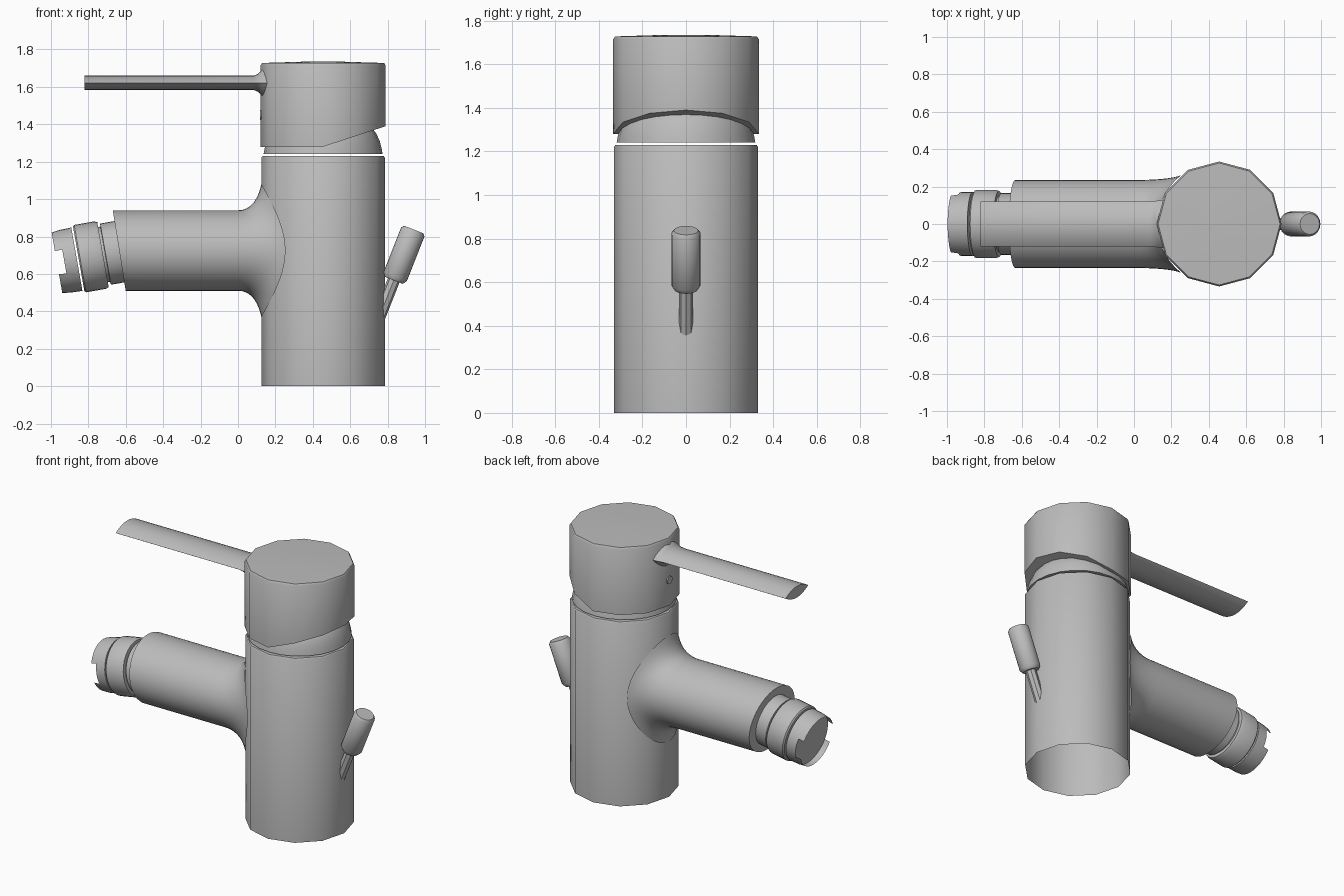
import bpy, bmesh, math
from mathutils import Matrix, Vector

old = bpy.data.objects.get("Cube")
if old:
    bpy.data.objects.remove(old, do_unlink=True)

# One satin metal grey for the whole fitting
GREY = (0.5, 0.5, 0.5, 1.0)
metal = bpy.data.materials.new("satin_grey")
metal.use_nodes = True
metal.diffuse_color = GREY
metal.node_tree.nodes["Principled BSDF"].inputs["Base Color"].default_value = GREY

CX, R = 0.455, 0.33          # column centre and radius


def finish(name, bm):
    """Turn a bmesh into a smooth-shaded object with sharp creases."""
    bmesh.ops.recalc_face_normals(bm, faces=bm.faces[:])
    mesh = bpy.data.meshes.new(name)
    bm.to_mesh(mesh)
    bm.free()
    mesh.materials.append(metal)
    obj = bpy.data.objects.new(name, mesh)
    bpy.context.collection.objects.link(obj)
    bpy.ops.object.select_all(action='DESELECT')
    obj.select_set(True)
    bpy.context.view_layer.objects.active = obj
    bpy.ops.object.shade_smooth_by_angle(angle=math.radians(40))
    return obj


def loft(rings, start=True, end=True, skip=None):
    """Skin a list of point rings; skip(ring, segment) leaves a face out."""
    bm = bmesh.new()
    vs = [[bm.verts.new(p) for p in ring] for ring in rings]
    n = len(vs[0])
    for k in range(len(vs) - 1):
        for i in range(n):
            if skip and skip(k, i):
                continue
            j = (i + 1) % n
            bm.faces.new((vs[k][i], vs[k][j], vs[k + 1][j], vs[k + 1][i]))
    if start:
        bm.faces.new(vs[0])
    if end:
        bm.faces.new(vs[-1])
    return bm


def circle(r, z, n, mat):
    return [mat @ Vector((r * math.cos(2 * math.pi * i / n),
                          r * math.sin(2 * math.pi * i / n), z)) for i in range(n)]


def turned(name, profile, n, mat, start=True, end=True, skip=None):
    """Lathe an (r, z) profile around the local z axis of mat."""
    return finish(name, loft([circle(r, z, n, mat) for r, z in profile], start, end, skip))


column = Matrix.Translation((CX, 0, 0))

# Column, open underneath
turned("body_column", [(R, 0), (R, 1.222), (R - 0.006, 1.23)], 12, column, start=False)

# Rounded neck between column and cap
turned("neck", [(0.318, 1.242), (0.313, 1.27), (0.303, 1.31), (0.285, 1.35),
                (0.255, 1.39), (0.2, 1.43)], 24, column)

# Cap with a lower edge that rises on the side away from the spout
RC = 0.334
rim = circle(RC, 0, 12, column)
for p in rim:
    p.z = 1.28 + max(0.0, p.x - CX) / RC * 0.11
bm = loft([rim, circle(RC, 1.715, 12, column), circle(RC - 0.008, 1.728, 12, column),
           circle(0.1, 1.735, 12, column)], start=False)
bm.verts.ensure_lookup_table()
low = [bm.verts[i] for i in range(12)]
bm.faces.new(low[3:10])
bm.faces.new(low[9:] + low[:4])
finish("cap", bm)


# Lever: long blade with a lens section, flaring where it meets the cap
def lens(x, w, h, n=24):
    pts = []
    for i in range(n):
        t = 2 * math.pi * i / n
        s = math.sin(t)
        pts.append(Vector((x, w * math.cos(t), 1.622 + h * s * abs(s))))
    return pts


finish("lever", loft([lens(-0.82, 0.12, 0.038), lens(0.085, 0.12, 0.038),
                      lens(0.11, 0.122, 0.05), lens(0.13, 0.126, 0.075),
                      lens(0.18, 0.13, 0.085)]))

# Small round plug on the cap below the lever
turned("cap_plug", [(0.026, 0), (0.026, 0.008)], 16,
       Matrix.Translation((0.118, 0, 1.45)) @ Matrix.Rotation(math.pi / 2, 4, 'Y'))

# Spout: straight tube with slanted mouth, blended onto the column
N, SZ, RY, RZ = 40, 0.725, 0.235, 0.215
angles = [2 * math.pi * i / N for i in range(N)]
mouth, rings = [], []
for a in angles:
    dz = RZ * math.cos(a)
    mouth.append(Vector((-0.635 - dz * 0.16, RY * math.sin(a), SZ + dz)))
rings.append(mouth)
for k in range(8):
    t = k / 7
    ring = []
    for a in angles:
        y1 = 0.262 * math.sin(a)
        p0 = Vector((0, RY * math.sin(a), SZ + RZ * math.cos(a)))
        p2 = Vector((CX - math.sqrt(R * R - y1 * y1), y1, SZ + 0.355 * math.cos(a)))
        p1 = Vector((p2.x * 0.75, p0.y, p0.z))
        ring.append(p0 * (1 - t) ** 2 + p1 * 2 * t * (1 - t) + p2 * t * t)
    rings.append(ring)
finish("spout", loft(rings, end=False))

# Tilted outlet: local z runs from the tip back into the spout
outlet = Matrix.Translation((-0.968, 0, 0.66)) @ Matrix.Rotation(math.radians(80), 4, 'Y')
turned("outlet_collar", [(0.15, 0.248), (0.15, 0.262), (0.166, 0.264), (0.166, 0.42)], 32, outlet)
turned("outlet_ring", [(0.174, 0.118), (0.183, 0.126), (0.183, 0.235), (0.176, 0.25)], 32, outlet)


# Tip rim has a notch on each side, open down to the recessed disc
def notch(k, i):
    return k == 0 and min(abs(i + 0.5 - 8), abs(i + 0.5 - 24)) < 2


turned("outlet_tip", [(0.164, 0), (0.17, 0.042), (0.172, 0.108)], 32, outlet,
       start=False, skip=notch)
turned("outlet_disc", [(0.168, 0.04), (0.168, 0.06)], 32, outlet)

# Tilted pull knob on its thin rod, behind the column
knob = Matrix.Translation((0.837, 0, 0.577)) @ Matrix.Rotation(math.radians(21.5), 4, 'Y')
turned("knob_rod", [(0.033, -0.24), (0.033, 0.02)], 8, knob)
turned("knob", [(0.052, -0.012), (0.067, 0.01), (0.067, 0.265), (0.056, 0.28)], 20, knob)
